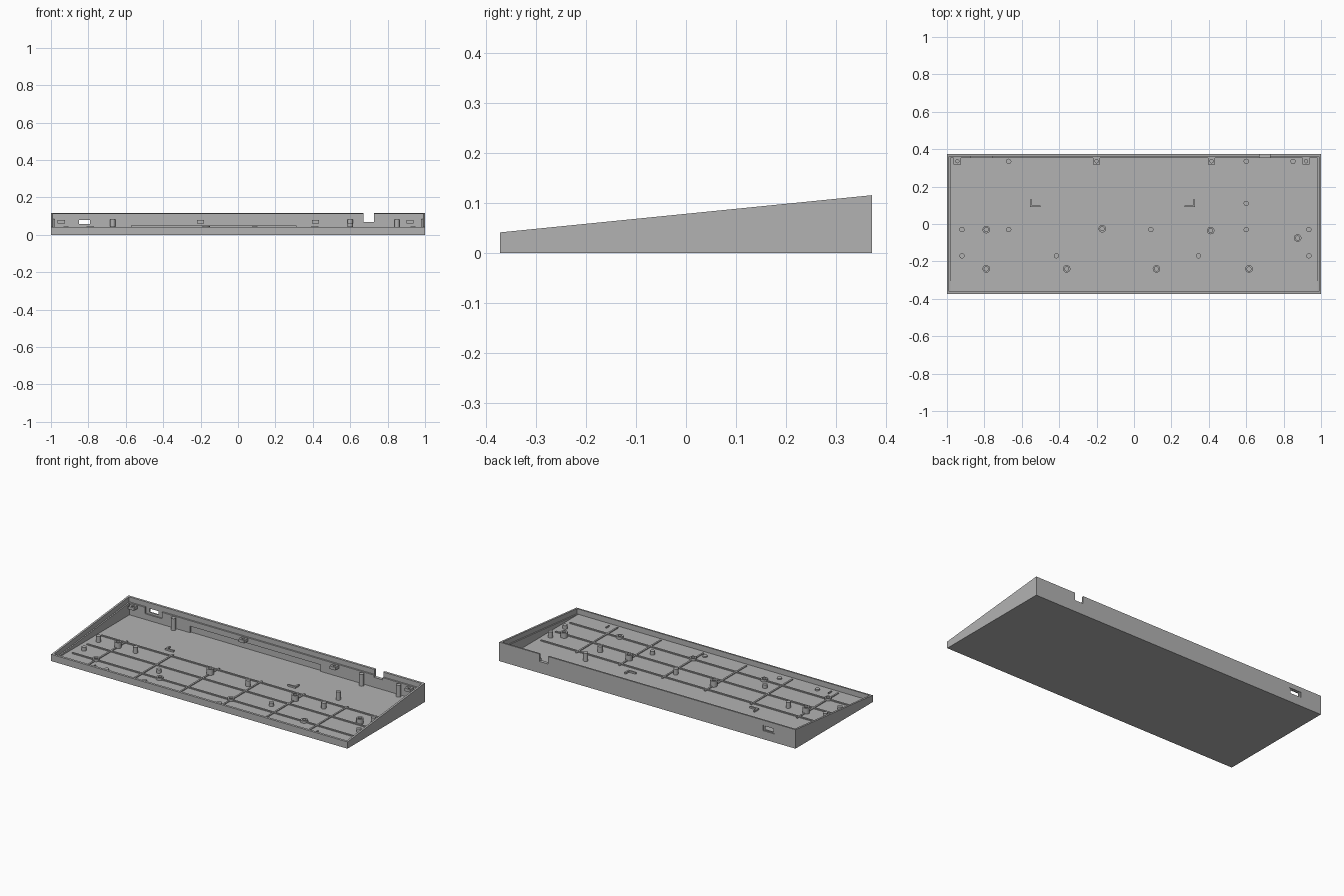
import bpy, bmesh
from mathutils import Matrix

if "Cube" in bpy.data.objects:
    bpy.data.objects.remove(bpy.data.objects["Cube"], do_unlink=True)

grey = bpy.data.materials.new("plain grey")
grey.use_nodes = True
colour = (0.45, 0.45, 0.45, 1)
grey.diffuse_color = colour
grey.node_tree.nodes["Principled BSDF"].inputs["Base Color"].default_value = colour

D = 0.373        # half depth
FLOOR = 0.01     # floor thickness
DROP = 0.03      # ledge depth below the rim


def rim(y):
    return 0.0785 + 0.1 * y


def finish(bm, name):
    bmesh.ops.recalc_face_normals(bm, faces=bm.faces[:])
    mesh = bpy.data.meshes.new(name)
    bm.to_mesh(mesh)
    bm.free()
    mesh.materials.append(grey)
    ob = bpy.data.objects.new(name, mesh)
    bpy.context.collection.objects.link(ob)
    return ob


def prism(name, half_x, profile):
    """Extrude a side profile of (y, z) points across x."""
    bm = bmesh.new()
    face = bm.faces.new([bm.verts.new((-half_x, y, z)) for y, z in profile])
    ext = bmesh.ops.extrude_face_region(bm, geom=[face])
    moved = [v for v in ext["geom"] if isinstance(v, bmesh.types.BMVert)]
    bmesh.ops.translate(bm, verts=moved, vec=(2 * half_x, 0, 0))
    return finish(bm, name)


def add_box(bm, x0, x1, y0, y1, z0, z1):
    m = Matrix.Translation(((x0 + x1) / 2, (y0 + y1) / 2, (z0 + z1) / 2))
    bmesh.ops.create_cube(bm, size=1, matrix=m @ Matrix.Diagonal((x1 - x0, y1 - y0, z1 - z0, 1)))


def box(name, *size):
    bm = bmesh.new()
    add_box(bm, *size)
    return finish(bm, name)


def cut(target, cutter):
    mod = target.modifiers.new(cutter.name, "BOOLEAN")
    mod.operation = "DIFFERENCE"
    mod.solver = "EXACT"
    mod.object = cutter
    cutter.hide_render = True
    cutter.hide_viewport = True
    cutter.display_type = "WIRE"


def post(name, x, y, r, hole=0):
    """Round post, with a blind screw hole when asked."""
    bm = bmesh.new()
    top = rim(y) - DROP
    base = FLOOR - 0.002
    bmesh.ops.create_cone(bm, cap_ends=True, segments=24, radius1=r, radius2=r, depth=top - base,
                          matrix=Matrix.Translation((x, y, (top + base) / 2)))
    if hole:
        cap = max(bm.faces, key=lambda f: f.calc_center_median().z)
        bmesh.ops.inset_region(bm, faces=[cap], thickness=r - hole)
        ext = bmesh.ops.extrude_face_region(bm, geom=[cap])
        if cap.is_valid:
            bm.faces.remove(cap)
        moved = [v for v in ext["geom"] if isinstance(v, bmesh.types.BMVert)]
        bmesh.ops.translate(bm, verts=moved, vec=(0, 0, -(top - FLOOR) * 0.8))
    ob = finish(bm, name)
    for p in ob.data.polygons:
        p.use_smooth = abs(p.normal.z) < 0.5
    ob.data.set_sharp_from_angle(angle=0.6)


# Wedge tray with a thin rim and a thicker ledge below it
tray = prism("tray", 1, [(-D, 0), (D, 0), (D, rim(D)), (-D, rim(-D))])
a, b = D - 0.012, D - 0.02
cut(tray, prism("rim_cutter", 0.988, [(-a, rim(-a) - DROP), (a, rim(a) - DROP), (a, 0.2), (-a, 0.2)]))
cut(tray, prism("cavity_cutter", 0.98, [(-a, FLOOR), (b, FLOOR), (b, 0.2), (-a, 0.2)]))
# Rear wall openings and recesses
cut(tray, box("cable_notch_cutter", 0.67, 0.728, 0.3, 0.4, 0.07, 0.2))
cut(tray, box("port_cutter", -0.85, -0.79, 0.3, 0.4, 0.058, 0.08))
cut(tray, box("port_outer_recess_cutter", -0.86, -0.78, 0.368, 0.4, 0.052, 0.086))
cut(tray, box("port_inner_recess_cutter", -0.875, -0.76, 0.3, 0.361, 0.045, 0.085))
cut(tray, box("battery_recess_cutter", -0.57, 0.31, 0.3, 0.363, FLOOR, 0.05))

# Support pegs, listed by row
rows = {0.335: (-0.67, 0.6, 0.85), 0.11: (0.6,),
        -0.03: (-0.92, -0.67, 0.09, 0.6, 0.935),
        -0.17: (-0.92, -0.415, 0.345, 0.935),
        -0.31: (-0.67, -0.415, 0.09)}
for y, xs in rows.items():
    for x in xs:
        post("support_peg", x, y, 0.014)

# Screw bosses
for x, y in [(-0.79, -0.03), (-0.17, -0.025), (0.41, -0.035), (0.875, -0.075),
             (-0.79, -0.24), (-0.36, -0.24), (0.12, -0.24), (0.615, -0.24)]:
    post("screw_boss", x, y, 0.02, 0.011)

# Floor ribs
for y in (0.04, -0.1, -0.24):
    box("long_rib", -0.95, 0.95, y - 0.005, y + 0.005, FLOOR - 0.002, FLOOR + 0.006)
for x in (-0.79, -0.48, -0.17, 0.12, 0.41, 0.7):
    box("cross_rib", x - 0.005, x + 0.005, -0.34, 0.06, FLOOR - 0.002, FLOOR + 0.005)

# Corner brackets on the floor
for x, s in ((-0.55, 1), (0.32, -1)):
    box("bracket_long", min(x, x + s * 0.05), max(x, x + s * 0.05), 0.09, 0.1, FLOOR - 0.002, 0.02)
    box("bracket_short", x - 0.005, x + 0.005, 0.09, 0.13, FLOOR - 0.002, 0.02)
for x in (-0.75, 0.75):
    box("front_tick", x - 0.003, x + 0.003, -0.33, -0.3, FLOOR - 0.002, 0.018)

# Rear screw tabs
for x in (-0.945, -0.2, 0.415, 0.92):
    tab = box("rear_tab", x - 0.019, x + 0.019, 0.318, 0.362, 0.062, 0.08)
    bm = bmesh.new()
    bmesh.ops.create_cone(bm, cap_ends=True, segments=16, radius1=0.009, radius2=0.009, depth=0.1,
                          matrix=Matrix.Translation((x, 0.336, 0.07)))
    cut(tab, finish(bm, "tab_hole_cutter"))
